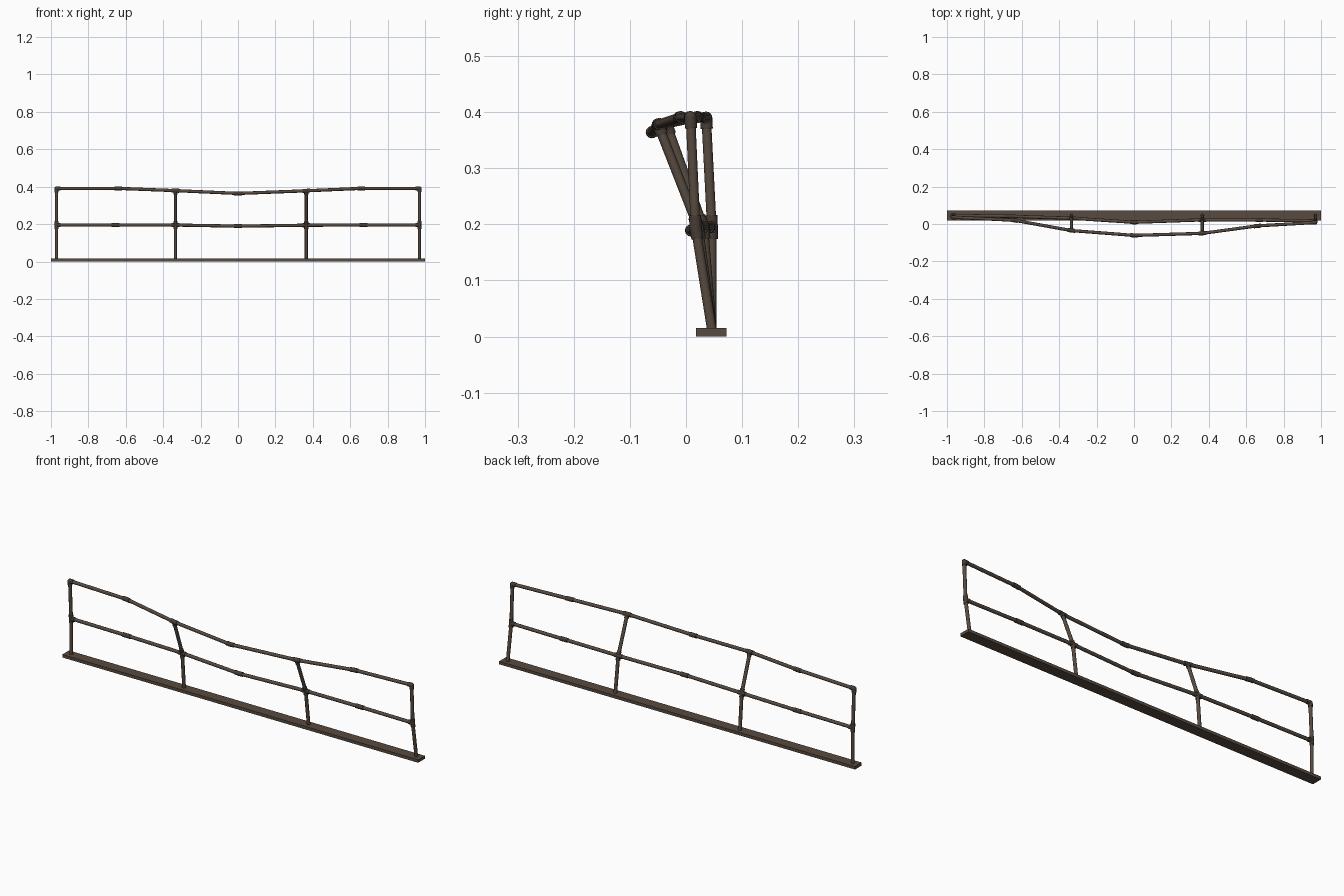
import bpy, bmesh, math
from mathutils import Vector

if "Cube" in bpy.data.objects:
    bpy.data.objects.remove(bpy.data.objects["Cube"])

def mat(name, c):
    m = bpy.data.materials.new(name)
    m.diffuse_color = (*c, 1)
    m.use_nodes = True
    m.node_tree.nodes["Principled BSDF"].inputs["Base Color"].default_value = m.diffuse_color
    return m

IRON = mat("weathered brown iron", (0.095, 0.070, 0.052))
DARK = mat("dark brown fittings", (0.062, 0.046, 0.036))
R, RF = 0.0085, 0.0108   # pipe and fitting radii

def finish(ob, m):
    ob.data.materials.append(m)
    bpy.context.view_layer.objects.active = ob
    ob.select_set(True)
    bpy.ops.object.shade_smooth_by_angle(angle=math.radians(40))
    ob.select_set(False)

# Straight tubes between pairs of points, plus ball joints
def tubes(name, segs, r, m, balls=()):
    bm = bmesh.new()
    for a, b in segs:
        a, b = Vector(a), Vector(b)
        d = b - a
        M = d.to_track_quat('Z', 'Y').to_matrix().to_4x4()
        M.translation = (a + b) / 2
        bmesh.ops.create_cone(bm, cap_ends=True, segments=12, radius1=r, radius2=r,
                              depth=d.length, matrix=M)
    for p in balls:
        ret = bmesh.ops.create_uvsphere(bm, u_segments=12, v_segments=8, radius=r)
        bmesh.ops.translate(bm, verts=ret['verts'], vec=Vector(p))
    me = bpy.data.meshes.new(name)
    bm.to_mesh(me)
    bm.free()
    ob = bpy.data.objects.new(name, me)
    bpy.context.collection.objects.link(ob)
    finish(ob, m)

# Short sleeve around p reaching towards each neighbour
def sleeve(p, neighbours, reach):
    p = Vector(p)
    return [(p, p + (Vector(n) - p).normalized() * reach) for n in neighbours]

# Base plate
bpy.ops.mesh.primitive_cube_add(size=1, location=(0, 0.045, 0.0075))
plate = bpy.context.object
plate.name = "base_plate"
plate.scale = (2, 0.054, 0.015)
finish(plate, IRON)

# Bent rail nodes: post, coupling, post, coupling, post, coupling, post
top = [(-0.97, 0.036, 0.390), (-0.64, 0.020, 0.391), (-0.335, -0.035, 0.379), (0, -0.061, 0.364),
       (0.365, -0.050, 0.378), (0.66, -0.010, 0.391), (0.97, 0.008, 0.391)]
mid = [(-0.97, 0.046, 0.195), (-0.655, 0.041, 0.195), (-0.335, 0.031, 0.195), (0, 0.009, 0.189),
       (0.365, 0.022, 0.194), (0.67, 0.021, 0.195), (0.97, 0.017, 0.195)]
pairs = lambda pts: list(zip(pts, pts[1:]))
tubes("top_rail", pairs(top), R, IRON, top)
tubes("middle_rail", pairs(mid), R, IRON, mid)

# Posts, kinked at the middle rail
for n, i in enumerate((0, 2, 4, 6)):
    foot = (top[i][0], 0.046, 0.012)
    tubes(f"post_{n + 1}", [(foot, mid[i]), (mid[i], top[i])], R, IRON, [mid[i]])

# Pipe fittings: elbows, tees, crosses and couplings
for i in range(7):
    post = i % 2 == 0
    side = [j for j in (i - 1, i + 1) if 0 <= j < 7]
    foot = (top[i][0], 0.046, 0.012)
    tn = [top[j] for j in side] + ([mid[i]] if post else [])
    mn = [mid[j] for j in side] + ([top[i], foot] if post else [])
    tubes(f"top_fitting_{i + 1}", sleeve(top[i], tn, 0.02), RF, DARK, [top[i]])
    tubes(f"middle_fitting_{i + 1}", sleeve(mid[i], mn, 0.021), RF, DARK, [mid[i]])
